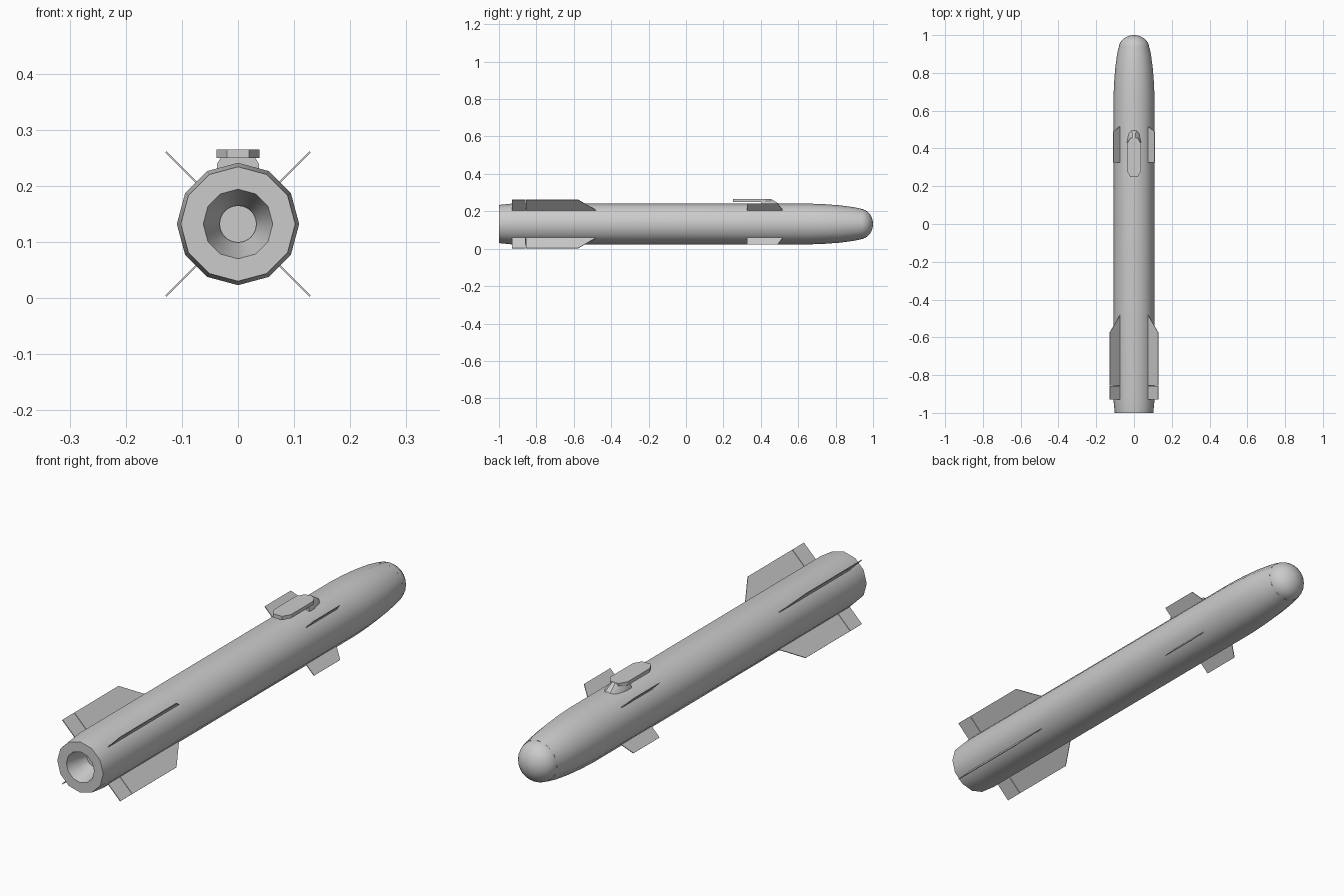
import bpy, bmesh
from math import sin, cos, pi, radians
from mathutils import Matrix, Vector

if "Cube" in bpy.data.objects:
    bpy.data.objects.remove(bpy.data.objects["Cube"])

CZ = 0.132  # height of the body axis


def make(name, verts, faces, smooth=None):
    me = bpy.data.meshes.new(name)
    me.from_pydata(verts, [], faces)
    bm = bmesh.new()
    bm.from_mesh(me)
    bmesh.ops.remove_doubles(bm, verts=bm.verts, dist=1e-5)
    bmesh.ops.recalc_face_normals(bm, faces=bm.faces)
    bm.to_mesh(me)
    bm.free()
    ob = bpy.data.objects.new(name, me)
    bpy.context.collection.objects.link(ob)
    if smooth:
        bpy.ops.object.select_all(action='DESELECT')
        bpy.context.view_layer.objects.active = ob
        ob.select_set(True)
        bpy.ops.object.shade_smooth_by_angle(angle=radians(smooth))
    return ob


def loft(name, rings, smooth=None):
    """Skin equal-length rings and cap both ends."""
    n = len(rings[0])
    verts = [v for r in rings for v in r]
    faces = [(k * n + i, k * n + (i + 1) % n, (k + 1) * n + (i + 1) % n, (k + 1) * n + i)
             for k in range(len(rings) - 1) for i in range(n)]
    faces += [tuple(range(n)), tuple(range(len(verts) - n, len(verts)))]
    return make(name, verts, faces, smooth)


def lathe(name, profile, sides, smooth):
    """Turn (y, radius) points around the body axis."""
    rings = [[(r * sin(2 * pi * i / sides), y, CZ + r * cos(2 * pi * i / sides))
              for i in range(sides)] for y, r in profile]
    return loft(name, rings, smooth)


def fin(name, outline, angle, t=0.0015):
    """Thin plate from (radius, y) points, rotated around the body axis."""
    m = Matrix.Translation((0, 0, CZ)) @ Matrix.Rotation(angle, 4, 'Y')
    loft(name, [[m @ Vector((r, y, s)) for r, y in outline] for s in (-t, t)])


# Body with recessed exhaust nozzle
lathe("body", [(-0.90, 0.033), (-0.95, 0.048), (-1.0, 0.062), (-1.0, 0.102), (-0.93, 0.109),
               (0.66, 0.109), (0.74, 0.106), (0.82, 0.1), (0.89, 0.091), (0.935, 0.082)], 12, 32)

# Rounded seeker dome
dome = [(0.93 + 0.07 * sin(a), 0.081 * cos(a)) for a in [k * pi / 14 for k in range(7)]]
lathe("nose_dome", dome + [(1.0, 0.001)], 24, 40)

# Round disc at the bottom of the nozzle
lathe("nozzle_disc", [(-0.91, 0.033), (-0.902, 0.033)], 24, 40)

# Four rear fins with hinged flaps, four small front fins
for k in range(4):
    a = pi / 4 + k * pi / 2
    fin(f"rear_fin_{k}", [(0.095, -0.855), (0.182, -0.855), (0.182, -0.575), (0.1, -0.475)], a)
    fin(f"rear_flap_{k}", [(0.105, -0.93), (0.182, -0.93), (0.182, -0.857), (0.105, -0.857)], a)
    fin(f"front_fin_{k}", [(0.095, 0.325), (0.155, 0.325), (0.155, 0.49), (0.1, 0.52)], a)

# Top mounting plate
half = [(0.02, 0.25), (0.038, 0.282), (0.038, 0.425), (0.019, 0.455)]
plate = half + [(-x, y) for x, y in reversed(half)]
loft("mount_plate", [[(x, y, z) for x, y in plate] for z in (0.25, 0.265)])

# Tapered foot that carries the plate
def foot_ring(front, z, w):
    h = [(w, 0.40), (w, 0.43), (w * 0.72, front - 0.02), (w * 0.3, front)]
    return [(x, y, z) for x, y in h + [(-x, y) for x, y in reversed(h)]]


loft("mount_foot", [foot_ring(0.51, 0.222, 0.038), foot_ring(0.495, 0.24, 0.037),
                    foot_ring(0.46, 0.264, 0.022)], 35)
